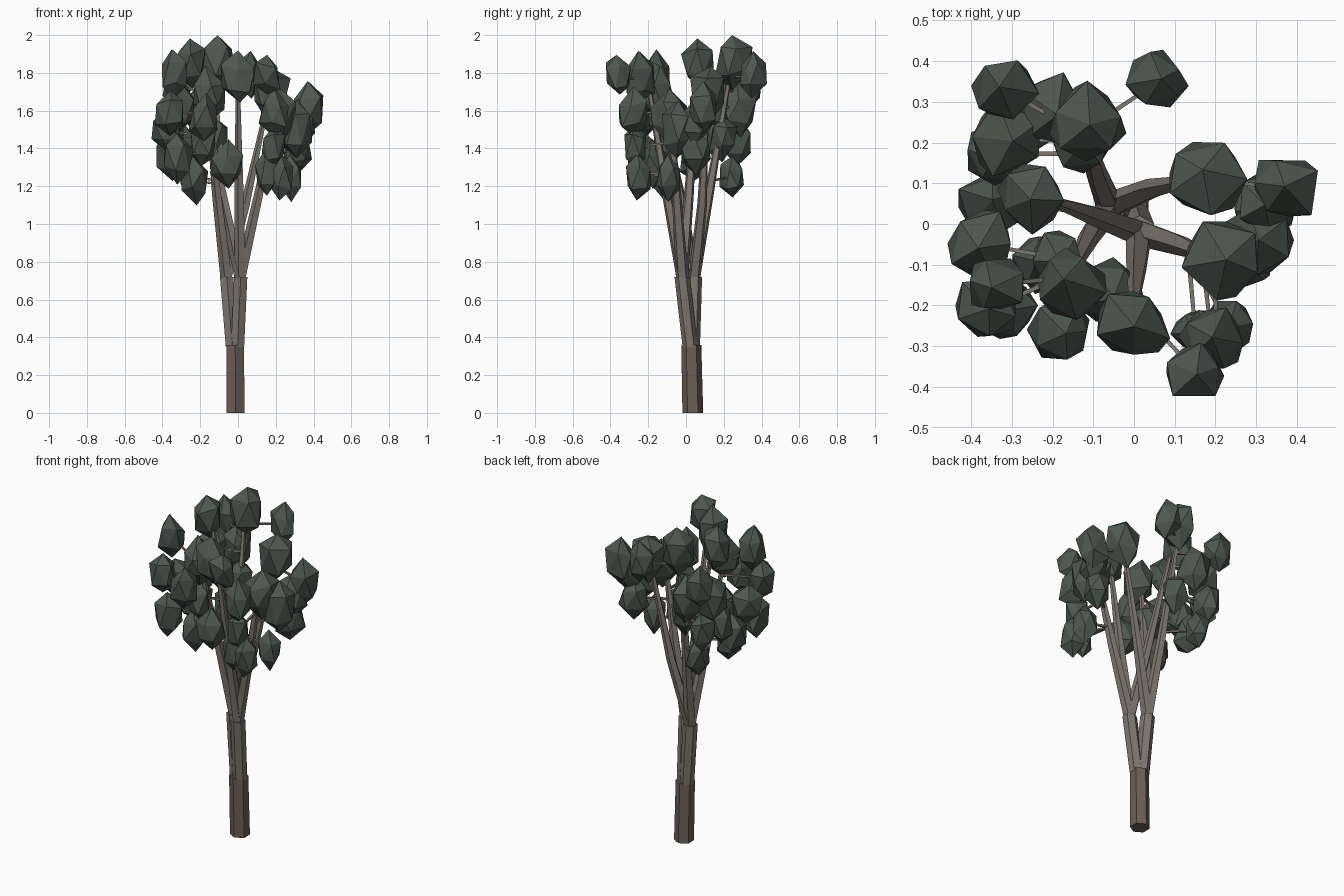
import bpy, bmesh, math, random
from mathutils import Vector, Matrix

if "Cube" in bpy.data.objects:
    bpy.data.objects.remove(bpy.data.objects["Cube"])

random.seed(4)


def material(name, rgb):
    m = bpy.data.materials.new(name)
    m.diffuse_color = (*rgb, 1)
    m.use_nodes = True
    m.node_tree.nodes["Principled BSDF"].inputs["Base Color"].default_value = m.diffuse_color
    return m


BARK = material("bark", (0.21, 0.185, 0.16))
BASE = material("dark_bark", (0.15, 0.115, 0.095))
LEAF = material("leaf", (0.075, 0.096, 0.079))


def finish(bm, name, mat):
    bmesh.ops.recalc_face_normals(bm, faces=bm.faces)
    me = bpy.data.meshes.new(name)
    bm.to_mesh(me)
    bm.free()
    me.materials.append(mat)
    ob = bpy.data.objects.new(name, me)
    bpy.context.collection.objects.link(ob)
    return ob


def tube(name, pts, radii, sides, mat, upright=False):
    """Faceted tapered tube through a few points."""
    bm = bmesh.new()
    pts = [Vector(p) for p in pts]
    q = (pts[-1] - pts[0]).to_track_quat('Z', 'Y')
    rings = []
    for p, r in zip(pts, radii):
        ring = []
        for i in range(sides):
            a = math.tau * (i + 0.5) / sides
            v = Vector((r * math.cos(a), r * math.sin(a), 0))
            ring.append(bm.verts.new(p + (v if upright else q @ v)))
        rings.append(ring)
    for a, b in zip(rings, rings[1:]):
        for i in range(sides):
            j = (i + 1) % sides
            bm.faces.new((a[i], a[j], b[j], b[i]))
    bm.faces.new(rings[0][::-1])
    bm.faces.new(rings[-1])
    return finish(bm, name, mat)


# Trunk and the two stems it forks into
foot = (-0.012, 0.036, 0)
neck = (-0.015, 0.028, 0.36)
tube("trunk", [foot, neck], [0.055, 0.053], 6, BASE, True)
A = (-0.060, 0.044, 0.72)
B = (0.014, -0.02, 0.72)
tube("stem_left", [(-0.03, 0.034, 0.35), A], [0.04, 0.041], 6, BARK, True)
tube("stem_right", [(-0.002, 0.022, 0.35), B], [0.04, 0.041], 6, BARK, True)

# Main branches: start, middle, tip
branches = [
    (A, (-0.09, 0.12, 1.15), (-0.12, 0.23, 1.78)),
    (A, (0.04, 0.085, 1.10), (0.16, 0.11, 1.65)),
    (A, (-0.11, -0.03, 1.15), (-0.16, -0.13, 1.65)),
    (B, (-0.08, 0.015, 1.15), (-0.21, 0.06, 1.80)),
    (B, (0.11, -0.05, 1.15), (0.20, -0.085, 1.60)),
    (B, (0.008, -0.10, 1.15), (0.0, -0.20, 1.75)),
]
for b in branches:
    tube("branch", b, [0.034, 0.027, 0.012], 5, BARK, True)

# Leaf clumps: x, y, z, horizontal radius
clumps = [
    (-0.11, 0.25, 1.86, .095), (-0.25, 0.07, 1.85, .09),
    (0.15, -0.36, 1.79, .075), (-0.34, -0.15, 1.79, .075),
    (0.06, 0.35, 1.78, .075), (0.0, -0.25, 1.77, .09),
    (0.17, 0.12, 1.70, .10), (0.37, 0.09, 1.61, .085),
    (-0.16, -0.15, 1.68, .095), (0.22, -0.09, 1.57, .095),
    (0.31, -0.05, 1.50, .095), (-0.32, 0.33, 1.72, .08),
    (-0.31, 0.21, 1.60, .09), (-0.20, 0.28, 1.60, .09),
    (-0.37, -0.05, 1.49, .085), (-0.35, 0.05, 1.35, .08),
    (-0.18, -0.26, 1.56, .08), (0.20, -0.29, 1.58, .085),
    (0.23, -0.25, 1.25, .07), (-0.36, -0.21, 1.59, .08),
    (-0.23, -0.09, 1.23, .075), (-0.06, -0.17, 1.31, .085),
    (0.31, 0.05, 1.39, .08), (0.28, -0.09, 1.25, .07),
    (-0.25, 0.24, 1.25, .065), (0.15, -0.26, 1.27, .06),
    (-0.13, 0.20, 1.46, .075), (-0.35, 0.17, 1.46, .075),
    (0.19, -0.27, 1.41, .07), (-0.32, -0.21, 1.35, .08),
    (0.33, 0.05, 1.54, .08), (-0.30, 0.27, 1.43, .075),
    (-0.19, -0.09, 1.42, .075),
]


def nearest_on_branches(c):
    """Closest branch point a little below the clump centre."""
    best = None
    for s, m, t in branches:
        for p, q in ((s, m), (m, t)):
            for k in range(9):
                v = Vector(p).lerp(Vector(q), k / 8)
                d = (v - c - Vector((0, 0, -0.02))).length
                if best is None or d < best[0]:
                    best = (d, v)
    return best[1]


for x, y, z, r in clumps:
    c = Vector((x, y, z))
    # Jittered, tall icosahedron with a pointed tip
    bm = bmesh.new()
    bmesh.ops.create_icosphere(bm, subdivisions=1, radius=1)
    spin = Matrix.Rotation(random.uniform(0, math.tau), 3, 'Z')
    for v in bm.verts:
        p = spin @ v.co
        jit = Vector([random.uniform(-0.16, 0.16) for _ in range(3)])
        p = p * 1.05 + jit
        h = p.z * (0.06 + r * 0.75)
        v.co = c + Vector((p.x * r, p.y * r, h))
        v.co.z = min(v.co.z, 2.0)
    finish(bm, "leaf_clump", LEAF)
    # Thin twig carrying the clump
    tube("twig", [nearest_on_branches(c), c], [0.009, 0.006], 4, BARK)
